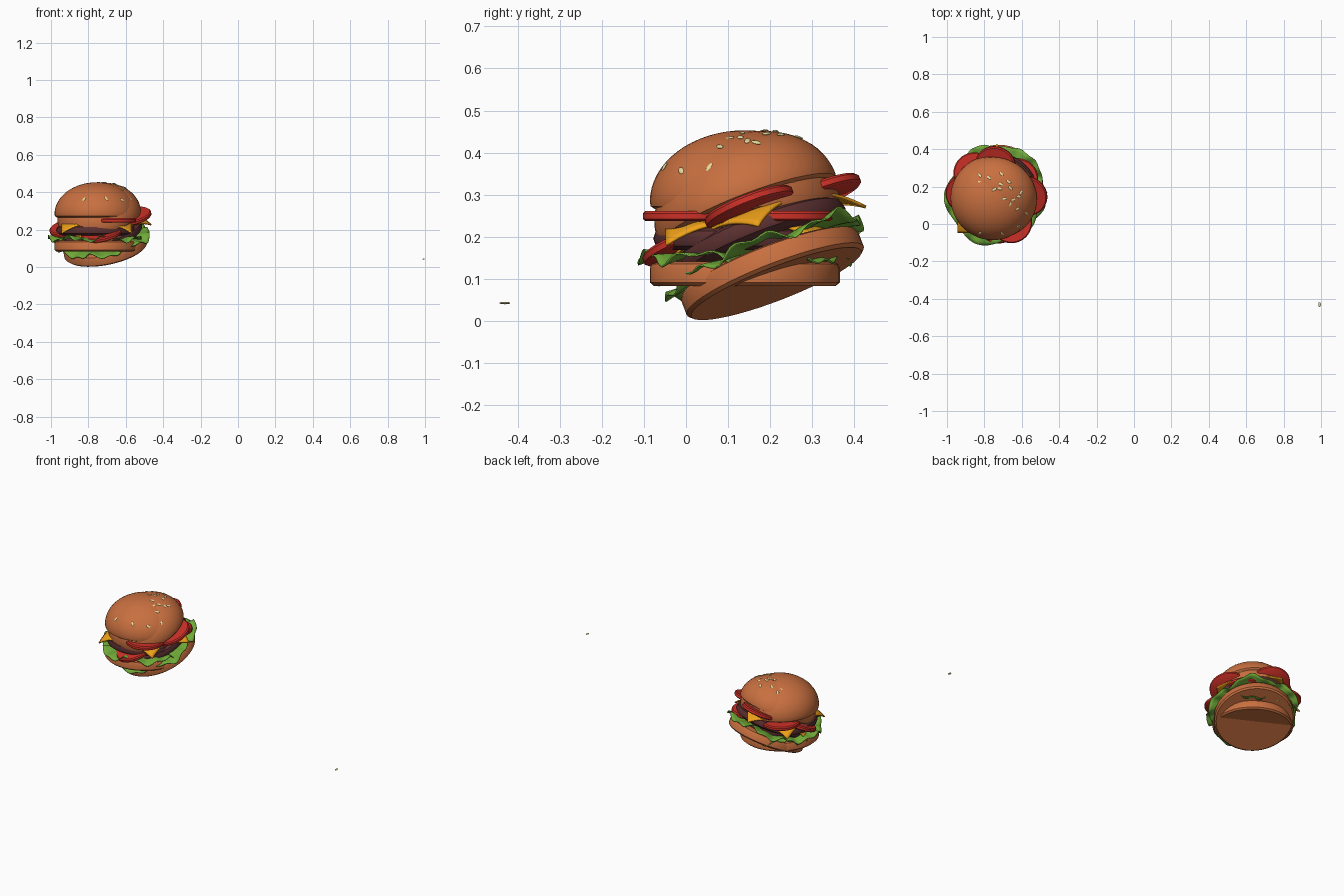
import bpy, bmesh, math, random
from mathutils import Matrix, Vector

if "Cube" in bpy.data.objects:
    bpy.data.objects.remove(bpy.data.objects["Cube"])

random.seed(4)
R = 0.226
DOME_BASE, DOME_H = 0.2, 0.17


def material(name, rgb):
    m = bpy.data.materials.new(name)
    m.diffuse_color = (*rgb, 1)
    m.use_nodes = True
    m.node_tree.nodes["Principled BSDF"].inputs["Base Color"].default_value = m.diffuse_color
    return m


BUN = material("bun", (0.58, 0.16, 0.05))
PATTY = material("patty", (0.11, 0.03, 0.03))
CHEESE = material("cheese", (0.87, 0.36, 0.01))
TOMATO = material("tomato", (0.6, 0.03, 0.02))
LETTUCE = material("lettuce", (0.16, 0.4, 0.04))
SEED = material("seed", (0.8, 0.7, 0.33))


def finish(bm, name, mat, frame, angle=40):
    bmesh.ops.recalc_face_normals(bm, faces=bm.faces)
    me = bpy.data.meshes.new(name)
    bm.to_mesh(me)
    bm.free()
    ob = bpy.data.objects.new(name, me)
    bpy.context.collection.objects.link(ob)
    me.materials.append(mat)
    ob.matrix_world = frame
    bpy.ops.object.select_all(action='DESELECT')
    ob.select_set(True)
    bpy.context.view_layer.objects.active = ob
    bpy.ops.object.shade_smooth_by_angle(angle=math.radians(angle))
    return ob


def lathe(bm, profile, centre=(0, 0), steps=48):
    # spin an (r, z) profile around a vertical axis
    cx, cy = centre
    vs = [bm.verts.new((cx + r, cy, z)) for r, z in profile]
    es = [bm.edges.new(p) for p in zip(vs, vs[1:])]
    bmesh.ops.spin(bm, geom=vs + es, cent=(cx, cy, 0), axis=(0, 0, 1),
                   angle=math.tau, steps=steps)
    bmesh.ops.remove_doubles(bm, verts=bm.verts, dist=1e-5)


def solidify(ob, t):
    mod = ob.modifiers.new("thickness", 'SOLIDIFY')
    mod.thickness = t
    mod.offset = 0


def add_seed(bm, matrix):
    bmesh.ops.create_uvsphere(bm, u_segments=10, v_segments=6, radius=1,
                              matrix=matrix @ Matrix.Diagonal((0.007, 0.0135, 0.003, 1)))


def dome_seed(bm, rho, a):
    # lay a seed on the dome at polar distance rho
    z = DOME_H * math.sqrt(1 - (rho / R) ** 2)
    p = Vector((rho * math.cos(a), rho * math.sin(a), z))
    n = Vector((p.x / R**2, p.y / R**2, z / DOME_H**2)).normalized()
    rot = Vector((0, 0, 1)).rotation_difference(n).to_matrix().to_4x4()
    add_seed(bm, Matrix.Translation(p + Vector((0, 0, DOME_BASE)) + n * 0.001)
             @ rot @ Matrix.Rotation(random.uniform(0, math.pi), 4, 'Z'))


def burger(tag, frame, tomato_angles, seeds):
    # bottom bun
    bm = bmesh.new()
    lathe(bm, [(0, 0), (0.217, 0), (R, 0.008), (R, 0.042), (0.221, 0.052), (0.205, 0.058), (0, 0.058)])
    finish(bm, tag + "_bottom_bun", BUN, frame)

    # ruffled lettuce leaf
    bm = bmesh.new()
    ph = random.uniform(0, 6)
    rings, n = 8, 120
    grid = []
    for i in range(rings + 1):
        t = i / rings
        row = []
        for k in range(n):
            a = math.tau * k / n
            r = 0.1 + t * (0.15 + 0.012 * math.sin(5 * a + ph))
            z = 0.075 + t**2 * (0.013 * math.sin(7 * a + ph) + 0.009 * math.sin(16 * a)) - 0.008 * t**3
            row.append(bm.verts.new((r * math.cos(a), r * math.sin(a), z)))
        grid.append(row)
    for r0, r1 in zip(grid, grid[1:]):
        for k in range(n):
            bm.faces.new((r0[k], r0[k - 1], r1[k - 1], r1[k]))
    bm.faces.new(grid[0])
    solidify(finish(bm, tag + "_lettuce", LETTUCE, frame), 0.004)

    # patty
    bm = bmesh.new()
    lathe(bm, [(0, 0.085), (0.195, 0.085), (0.212, 0.095), (0.218, 0.112), (0.212, 0.13), (0.195, 0.14), (0, 0.14)])
    finish(bm, tag + "_patty", PATTY, frame)

    # square cheese slice with drooping corners
    bm = bmesh.new()
    bmesh.ops.create_grid(bm, x_segments=24, y_segments=24, size=0.187)
    for v in bm.verts:
        d = max(0, v.co.xy.length - 0.195)
        v.co.z = 0.149 - 0.55 * d - 3 * d * d
    solidify(finish(bm, tag + "_cheese", CHEESE, frame), 0.007)

    # tomato slices
    bm = bmesh.new()
    for deg in tomato_angles:
        a = math.radians(deg)
        lathe(bm, [(0, 0.154), (0.105, 0.154), (0.111, 0.159), (0.111, 0.172), (0.105, 0.178), (0, 0.178)],
              (0.165 * math.cos(a), 0.165 * math.sin(a)), 40)
    finish(bm, tag + "_tomato_slices", TOMATO, frame)

    # top bun
    bm = bmesh.new()
    arc = [(R * math.cos(t), DOME_BASE + DOME_H * math.sin(t))
           for t in [math.pi / 2 * i / 16 for i in range(16)]]
    lathe(bm, [(0, 0.183), (0.215, 0.183), (0.224, 0.189)] + arc + [(0, DOME_BASE + DOME_H)])
    finish(bm, tag + "_top_bun", BUN, frame)

    # sesame seeds
    bm = bmesh.new()
    for rho, a in seeds:
        dome_seed(bm, rho, a)
    finish(bm, tag + "_seeds", SEED, frame)


# upright burger, with a few seeds low on the front and right
upright = Matrix.Translation((-0.755, 0.14, 0.083))
burger("upright", upright, (-53, 37, 127),
       [(random.uniform(0.195, 0.217), math.radians(d)) for d in (-110, -75, -48, -25, -5, 15, 32)])

# tilted burger that crosses the upright one, seeds gathered round its crown
up = Vector((-0.184, -0.355, 0.917)).normalized()
tilted = (Matrix.Translation((-0.705, 0.215, 0.088))
          @ Vector((0, 0, 1)).rotation_difference(up).to_matrix().to_4x4()
          @ Matrix.Rotation(math.radians(45), 4, 'Z'))
burger("tilted", tilted, (-45, 45, 135, 225),
       [(0.185 * math.sqrt((i + 0.5) / 52), i * 2.39996 + random.uniform(-0.2, 0.2)) for i in range(52)])

# fallen seed
bm = bmesh.new()
add_seed(bm, Matrix.Identity(4))
finish(bm, "fallen_seed", SEED, Matrix.Translation((0.992, -0.431, 0.042)))
